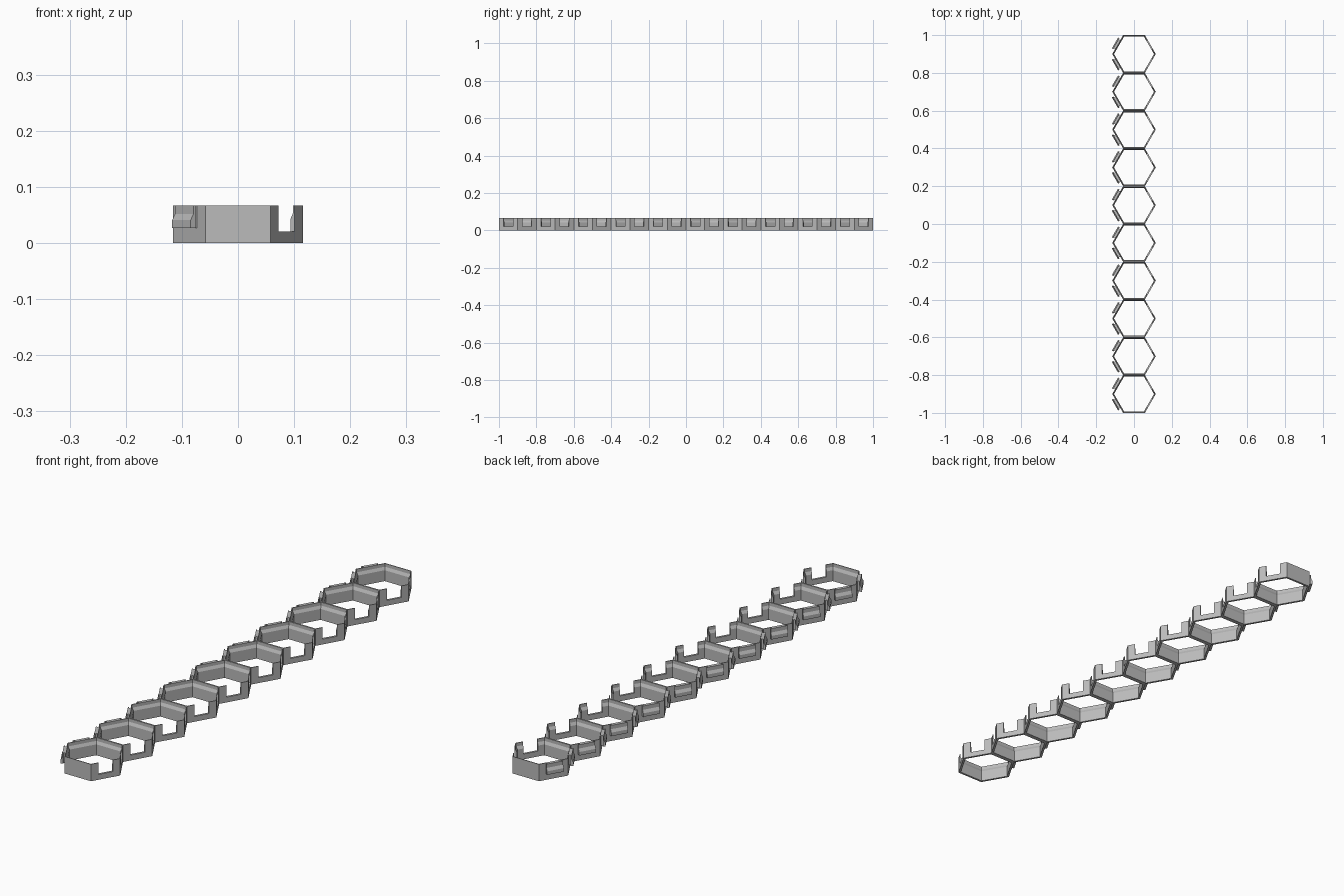
import bpy, bmesh
from math import cos, sin, radians, sqrt
from mathutils import Matrix

if "Cube" in bpy.data.objects:
    bpy.data.objects.remove(bpy.data.objects["Cube"])

COUNT, PITCH, HEIGHT = 10, 0.2, 0.067
APOTHEM = PITCH / 2
FIRST_Y = -PITCH * (COUNT - 1) / 2

grey = bpy.data.materials.new("grey_plastic")
grey.use_nodes = True
colour = (0.5, 0.5, 0.5, 1)
grey.diffuse_color = colour
grey.node_tree.nodes["Principled BSDF"].inputs["Base Color"].default_value = colour


def make_object(name, bm):
    bmesh.ops.recalc_face_normals(bm, faces=bm.faces)
    mesh = bpy.data.meshes.new(name)
    bm.to_mesh(mesh)
    bm.free()
    mesh.materials.append(grey)
    obj = bpy.data.objects.new(name, mesh)
    bpy.context.collection.objects.link(obj)
    obj.location.y = FIRST_Y
    return obj


def repeat(obj):
    array = obj.modifiers.new("row", "ARRAY")
    array.count = COUNT
    array.use_relative_offset = False
    array.use_constant_offset = True
    array.constant_offset_displace = (0, PITCH, 0)


def extrude_profile(bm, profile, width, angle):
    """Prism from (distance beyond the wall, z) points, centred on one hexagon side."""
    turn = Matrix.Rotation(radians(angle), 4, "Z")
    ends = [[bm.verts.new(turn @ Matrix.Translation((APOTHEM + d, side * width / 2, z)).translation)
             for d, z in profile] for side in (-1, 1)]
    bm.faces.new(ends[0])
    bm.faces.new(ends[1])
    for i in range(len(profile)):
        j = (i + 1) % len(profile)
        bm.faces.new((ends[0][i], ends[0][j], ends[1][j], ends[1][i]))


def rectangle(d0, d1, z0, z1):
    return [(d0, z0), (d1, z0), (d1, z1), (d0, z1)]


# Hexagonal rings: thick lower wall, sloped ledge, thin upper wall
wall = [(0, 0), (0, HEIGHT), (-0.003, HEIGHT), (-0.003, 0.054),
        (-0.0085, 0.043), (-0.0085, 0)]
bm = bmesh.new()
loops = []
for d, z in wall:
    r = (APOTHEM + d) * 2 / sqrt(3)
    loops.append([bm.verts.new((r * cos(radians(60 * k)), r * sin(radians(60 * k)), z))
                  for k in range(6)])
for a, b in zip(loops, loops[1:] + loops[:1]):
    for k in range(6):
        n = (k + 1) % 6
        bm.faces.new((a[k], a[n], b[n], b[k]))
ring = make_object("hexagon_rings", bm)

# Notches in the two sides facing +x
bm = bmesh.new()
for angle in (-30, 30):
    extrude_profile(bm, rectangle(-0.02, 0.01, 0.021, 0.1), 0.057, angle)
cutter = make_object("notch_cutter", bm)
cutter.hide_render = True
cutter.hide_viewport = True
cut = ring.modifiers.new("notches", "BOOLEAN")
cut.operation = "DIFFERENCE"
cut.solver = "EXACT"
cut.object = cutter
repeat(ring)

# Clips on the two sides facing -x: narrow stem and wider wedge-shaped head
head = [(0.007, 0.027), (0.0165, 0.027), (0.0165, 0.041),
        (0.0105, 0.052), (0.0105, HEIGHT), (0.007, HEIGHT)]
for name, profile, width in (("clip_stems", rectangle(-0.001, 0.008, 0.027, HEIGHT), 0.053),
                             ("clip_heads", head, 0.066)):
    bm = bmesh.new()
    for angle in (150, 210):
        extrude_profile(bm, profile, width, angle)
    repeat(make_object(name, bm))
